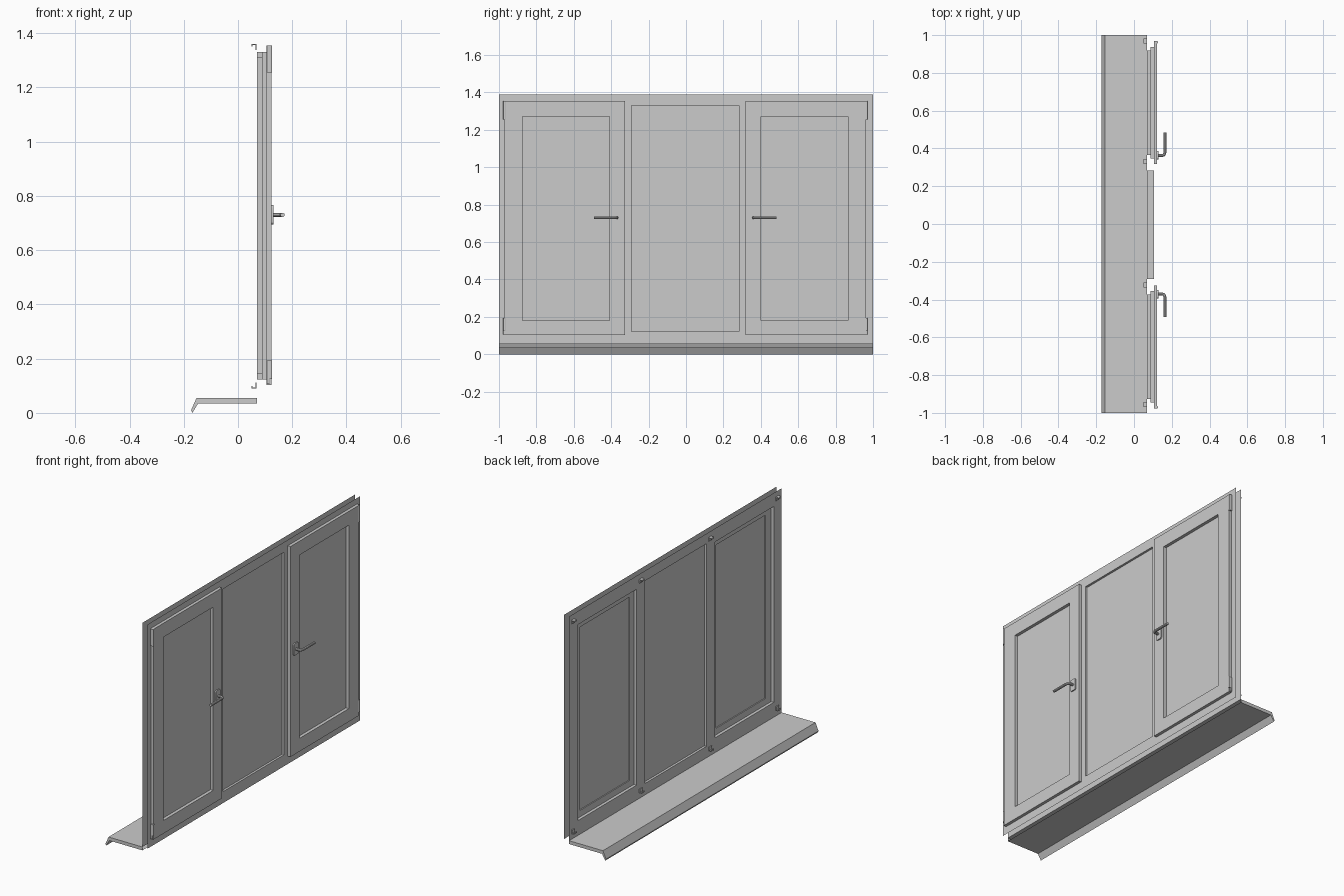
import bpy
import bmesh
from mathutils import Vector

if "Cube" in bpy.data.objects:
    bpy.data.objects.remove(bpy.data.objects["Cube"], do_unlink=True)

CENTRE = -0.004                    # mid-line of the three lights
BACK, STEP, FRONT, FACE = 0.07, 0.088, 0.105, 0.123


def finish(name, bm):
    mesh = bpy.data.meshes.new(name)
    bm.to_mesh(mesh)
    bm.free()
    obj = bpy.data.objects.new(name, mesh)
    bpy.context.collection.objects.link(obj)
    return obj


def side_rect(s, near, far, z0, z1):
    """Rectangle (y0, y1, z0, z1) placed at either side of the mid-line."""
    y0, y1 = sorted((CENTRE + s * near, CENTRE + s * far))
    return y0, y1, z0, z1


def loft(bm, steps):
    """Bridge rectangles given as (x, rect), one after the other."""
    loops = []
    for x, (y0, y1, z0, z1) in steps:
        corners = ((y0, z0), (y1, z0), (y1, z1), (y0, z1))
        loops.append([bm.verts.new((x, y, z)) for y, z in corners])
    for a, b in zip(loops, loops[1:]):
        for i in range(4):
            j = (i + 1) % 4
            bm.faces.new((a[i], a[j], b[j], b[i]))


def sheet(bm, x, outer, holes, facing):
    """Flat sheet with rectangular openings."""
    ys = sorted({v for r in [outer] + holes for v in r[:2]})
    zs = sorted({v for r in [outer] + holes for v in r[2:]})
    for y0, y1 in zip(ys, ys[1:]):
        for z0, z1 in zip(zs, zs[1:]):
            cy, cz = (y0 + y1) / 2, (z0 + z1) / 2
            if any(h[0] < cy < h[1] and h[2] < cz < h[3] for h in holes):
                continue
            quad = [(y0, z0), (y1, z0), (y1, z1), (y0, z1)][::facing]
            bm.faces.new([bm.verts.new((x, y, z)) for y, z in quad])


def box(name, x, y, z, bevel=0, axis=None, segments=3):
    """Box from (min, max) pairs, optionally rounded along one axis."""
    bm = bmesh.new()
    bmesh.ops.create_cube(bm, size=1)
    for v in bm.verts:
        v.co = Vector([sum(r) / 2 + c * (max(r) - min(r))
                       for r, c in zip((x, y, z), v.co)])
    if bevel:
        edges = [e for e in bm.edges
                 if abs((e.verts[0].co - e.verts[1].co).normalized()[axis]) > 0.9]
        bmesh.ops.bevel(bm, geom=edges, offset=bevel, segments=segments,
                        profile=0.5, affect='EDGES')
    return finish(name, bm)


def smooth(obj):
    bpy.ops.object.select_all(action='DESELECT')
    obj.select_set(True)
    bpy.context.view_layer.objects.active = obj
    bpy.ops.object.shade_smooth_by_angle()


# Fixed frame: front and back skins joined by the linings of the openings
outer = (-1, 1, 0.055, 1.39)
fixed = side_rect(1, -0.288, 0.288, 0.123, 1.33)
narrow = [side_rect(s, 0.37, 0.922, 0.143, 1.31) for s in (-1, 1)]
wide = [side_rect(s, 0.352, 0.942, 0.123, 1.33) for s in (-1, 1)]
bm = bmesh.new()
sheet(bm, FRONT, outer, [fixed] + wide, 1)
sheet(bm, BACK, outer, [fixed] + narrow, -1)
loft(bm, [(FRONT, fixed), (BACK, fixed)])
for w, n in zip(wide, narrow):
    loft(bm, [(FRONT, w), (STEP, w), (STEP, n), (BACK, n)])
bmesh.ops.remove_doubles(bm, verts=bm.verts, dist=0.0001)
finish("window_frame", bm)
box("fixed_glass", (0.084, 0.092), fixed[:2], fixed[2:])

for s, side in ((-1, "right"), (1, "left")):
    # Opening sash with overlapping flange, and its glass
    flange = side_rect(s, 0.322, 0.966, 0.102, 1.355)
    body = side_rect(s, 0.356, 0.938, 0.127, 1.326)
    pane = side_rect(s, 0.405, 0.871, 0.18, 1.272)
    bm = bmesh.new()
    loft(bm, [(0.09, pane), (0.09, body), (FRONT, body), (FRONT, flange),
              (FACE, flange), (FACE, pane), (0.09, pane)])
    bmesh.ops.remove_doubles(bm, verts=bm.verts, dist=0.0001)
    finish(side + "_sash", bm)
    box(side + "_glass", (0.096, 0.104), pane[:2], pane[2:])

    # Hinge covers and lower pin
    edge = side_rect(s, 0.96, 0.974, 0, 0)[:2]
    for part, z in (("upper", (1.255, 1.355)), ("lower", (0.125, 0.193))):
        smooth(box(side + "_" + part + "_hinge", (0.106, 0.126), edge, z, 0.004, 2))
    smooth(box(side + "_hinge_pin", (0.106, 0.117), edge, (0.106, 0.125), 0.004, 2))

    # Handle plate
    smooth(box(side + "_handle_plate", (FACE, 0.13),
               side_rect(s, 0.346, 0.39, 0, 0)[:2], (0.695, 0.766), 0.01, 0, 4))

    # Bent handle lever
    curve = bpy.data.curves.new(side + "_handle", 'CURVE')
    curve.dimensions = '3D'
    curve.bevel_depth = 0.008
    curve.bevel_resolution = 3
    curve.use_fill_caps = True
    path = [(0.128, 0.366), (0.148, 0.366), (0.157, 0.369), (0.162, 0.376),
            (0.164, 0.388), (0.164, 0.489)]
    spline = curve.splines.new('POLY')
    spline.points.add(len(path) - 1)
    for point, (x, y) in zip(spline.points, path):
        point.co = (x, CENTRE + s * y, 0.73, 1)
    lever = bpy.data.objects.new(side + "_handle", curve)
    bpy.context.collection.objects.link(lever)
    bpy.ops.object.select_all(action='DESELECT')
    lever.select_set(True)
    bpy.context.view_layer.objects.active = lever
    bpy.ops.object.convert(target='MESH')
    smooth(bpy.context.object)

# Small hooked clips on the outside face
for row, z, d in (("upper", 1.36, -1), ("lower", 0.09, 1)):
    for i, y in enumerate((-0.955, -0.323, 0.33, 0.968)):
        name = f"{row}_clip_{i + 1}"
        span = (y - 0.013, y + 0.013)
        box(name + "_plate", (0.064, 0.069), span, (z, z + d * 0.022))
        box(name + "_cover", (0.05, 0.069), span, (z, z + d * 0.003))
        box(name + "_lip", (0.05, 0.053), span, (z, z + d * 0.009))

# Outside sill: hollow section with a sloping drip edge, open at the frame
profile = [(0.07, 0.055), (-0.153, 0.055), (-0.173, 0.01),
           (-0.168, 0), (-0.147, 0.035), (0.07, 0.035)]
bm = bmesh.new()
ends = [[bm.verts.new((x, y, z)) for x, z in profile] for y in (-1, 1)]
for i in range(len(profile) - 1):
    bm.faces.new((ends[0][i], ends[1][i], ends[1][i + 1], ends[0][i + 1]))
bm.faces.new(ends[0])
bm.faces.new(ends[1][::-1])
bmesh.ops.recalc_face_normals(bm, faces=bm.faces)
finish("window_sill", bm)
